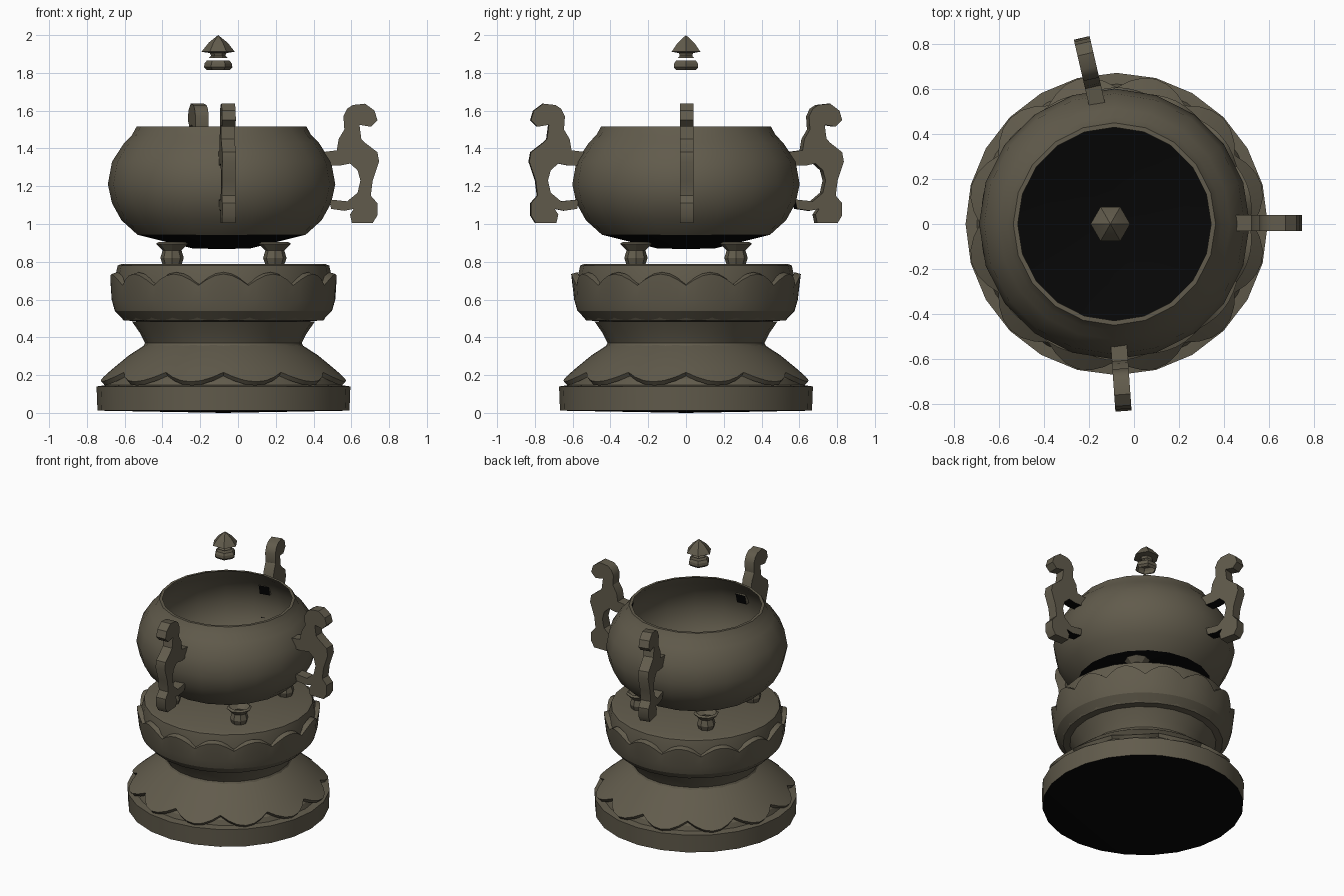
import bpy, bmesh
from math import sin, cos, pi, radians
from mathutils import Matrix

cube = bpy.data.objects.get("Cube")
if cube:
    bpy.data.objects.remove(cube)

AXIS = -0.077  # x of the pedestal's centre line
BOWL_X = -0.087


def material(name, colour):
    mat = bpy.data.materials.new(name)
    mat.use_nodes = True
    mat.diffuse_color = colour
    mat.node_tree.nodes["Principled BSDF"].inputs["Base Color"].default_value = colour
    return mat


MATERIALS = [material("Aged bronze", (0.12, 0.105, 0.072, 1)),
             material("Soot black", (0.002, 0.002, 0.002, 1))]


def finish(name, bm, smooth=28):
    mesh = bpy.data.meshes.new(name)
    bm.to_mesh(mesh)
    bm.free()
    for mat in MATERIALS:
        mesh.materials.append(mat)
    ob = bpy.data.objects.new(name, mesh)
    bpy.context.collection.objects.link(ob)
    bpy.ops.object.select_all(action='DESELECT')
    ob.select_set(True)
    bpy.context.view_layer.objects.active = ob
    bpy.ops.object.shade_smooth_by_angle(angle=radians(smooth))


def lathe(name, profile, sides, x=AXIS, y=0.0, wave=None, smooth=28, black_rows=()):
    """Revolve (radius, height) points; wave(row, angle) shifts radius and height."""
    bm = bmesh.new()
    rings = []
    for row, (r, z) in enumerate(profile):
        ring = []
        for i in range(sides):
            a = 2 * pi * i / sides
            dr, dz = wave(row, a) if wave else (0, 0)
            ring.append(bm.verts.new((x + (r + dr) * cos(a), y + (r + dr) * sin(a), z + dz)))
        rings.append(ring)
    for row, (low, high) in enumerate(zip(rings, rings[1:])):
        for i in range(sides):
            j = (i + 1) % sides
            face = bm.faces.new((low[i], low[j], high[j], high[i]))
            face.material_index = int(row in black_rows)
    bmesh.ops.remove_doubles(bm, verts=bm.verts, dist=1e-4)
    finish(name, bm, smooth)


def petal_edge(count, edge_rows, depth, drop):
    """Scalloped rim: rounded petals meeting in narrow notches."""
    def wave(row, a):
        if row not in edge_rows:
            return 0, 0
        notch = 1 - abs(sin(a * count / 2))
        return -depth * notch, drop * notch
    return wave


# Pedestal: slab, core, waist and top disc
lathe("base_slab", [(0, 0), (0.667, 0.012), (0.672, 0.14), (0.6, 0.15), (0, 0.15)], 24,
      black_rows=(0,))
lathe("lower_core", [(0.625, 0.14), (0.61, 0.18), (0.55, 0.23), (0.42, 0.35)], 24)
lathe("waist", [(0.43, 0.34), (0.415, 0.37), (0.44, 0.42), (0.485, 0.485)], 24)
lathe("upper_core", [(0.44, 0.485), (0.53, 0.49), (0.575, 0.56), (0.578, 0.7),
                     (0.56, 0.78), (0.54, 0.788), (0, 0.788)], 24)

# Lotus petals around the pedestal
lathe("lower_petals", [(0.65, 0.145), (0.668, 0.165), (0.585, 0.235), (0.5, 0.305), (0.415, 0.36),
                       (0.39, 0.36)], 72, wave=petal_edge(12, (0, 1), 0.06, 0.05))
lathe("upper_petals", [(0.46, 0.485), (0.525, 0.49), (0.575, 0.54), (0.592, 0.6), (0.608, 0.735),
                       (0.575, 0.745)], 84, wave=petal_edge(14, (4, 5), 0.015, -0.06))

# Open bowl with a blackened floor and a turned-in rim
lathe("bowl", [(0, 0.868), (0.15, 0.87), (0.445, 0.943), (0.53, 1.02), (0.58, 1.11), (0.602, 1.21),
               (0.58, 1.33), (0.515, 1.43), (0.475, 1.47), (0.45, 1.515), (0.43, 1.515)], 20,
      x=BOWL_X, black_rows=(0, 1))

# Four feet under the bowl
for sx in (-1, 1):
    for sy in (-1, 1):
        lathe("foot", [(0, 0.785), (0.05, 0.785), (0.062, 0.82), (0.05, 0.86), (0.085, 0.895),
                       (0.07, 0.905)], 8, x=AXIS + sx * 0.272, y=sy * 0.265)

# Scrolled handles: one outline, extruded and turned into place
OUTLINE = [(.695, 1.63), (.76, 1.637), (.81, 1.6), (.825, 1.55), (.79, 1.515), (.73, 1.525),
           (.74, 1.45), (.76, 1.43), (.825, 1.38), (.834, 1.33), (.8, 1.23), (.79, 1.15),
           (.825, 1.11), (.825, 1.045), (.8, 1.005), (.69, 1.005), (.68, 1.05), (.7, 1.08),
           (.65, 1.07), (.58, 1.08), (.57, 1.13), (.665, 1.12), (.72, 1.165), (.735, 1.23),
           (.72, 1.285), (.68, 1.32), (.63, 1.31), (.55, 1.31), (.53, 1.38), (.61, 1.39),
           (.62, 1.45), (.65, 1.5), (.645, 1.57), (.665, 1.61)]


def handle(name, pivot_x, angle, pivot_y=0.0):
    bm = bmesh.new()
    face = bm.faces.new([bm.verts.new((r, -0.036, z)) for r, z in OUTLINE])
    out = bmesh.ops.extrude_face_region(bm, geom=[face])
    moved = [v for v in out["geom"] if isinstance(v, bmesh.types.BMVert)]
    bmesh.ops.translate(bm, verts=moved, vec=(0, 0.072, 0))
    bmesh.ops.recalc_face_normals(bm, faces=bm.faces)
    # Blackened undersides and ends of the arms that meet the bowl
    for f in bm.faces:
        near = f.calc_center_median().x < 0.68 and f.calc_center_median().z < 1.36
        f.material_index = int(near and (f.normal.z < -0.5 or f.normal.x < -0.8))
    bmesh.ops.triangulate(bm, faces=[f for f in bm.faces if len(f.verts) > 4])
    place = Matrix.Translation((pivot_x, pivot_y, 0)) @ Matrix.Rotation(radians(angle), 4, 'Z')
    bmesh.ops.transform(bm, matrix=place, verts=bm.verts)
    finish(name, bm, 35)


handle("left_handle", BOWL_X, 0, 0.005)
handle("front_handle", -0.105, -86)
handle("back_handle", -0.045, 103, 0.015)

# Floating finial: pointed cap, short neck and a thin collar
lathe("finial_cap", [(0.045, 1.905), (0.088, 1.912), (0.05, 1.96), (0, 2.0)], 6, x=-0.105, smooth=15)
lathe("finial_neck", [(0.05, 1.88), (0.038, 1.89), (0.045, 1.91)], 6, x=-0.105, smooth=15)
lathe("finial_collar", [(0.06, 1.815), (0.075, 1.83), (0.072, 1.85), (0.06, 1.865), (0, 1.865)],
      6, x=-0.105, smooth=15)
